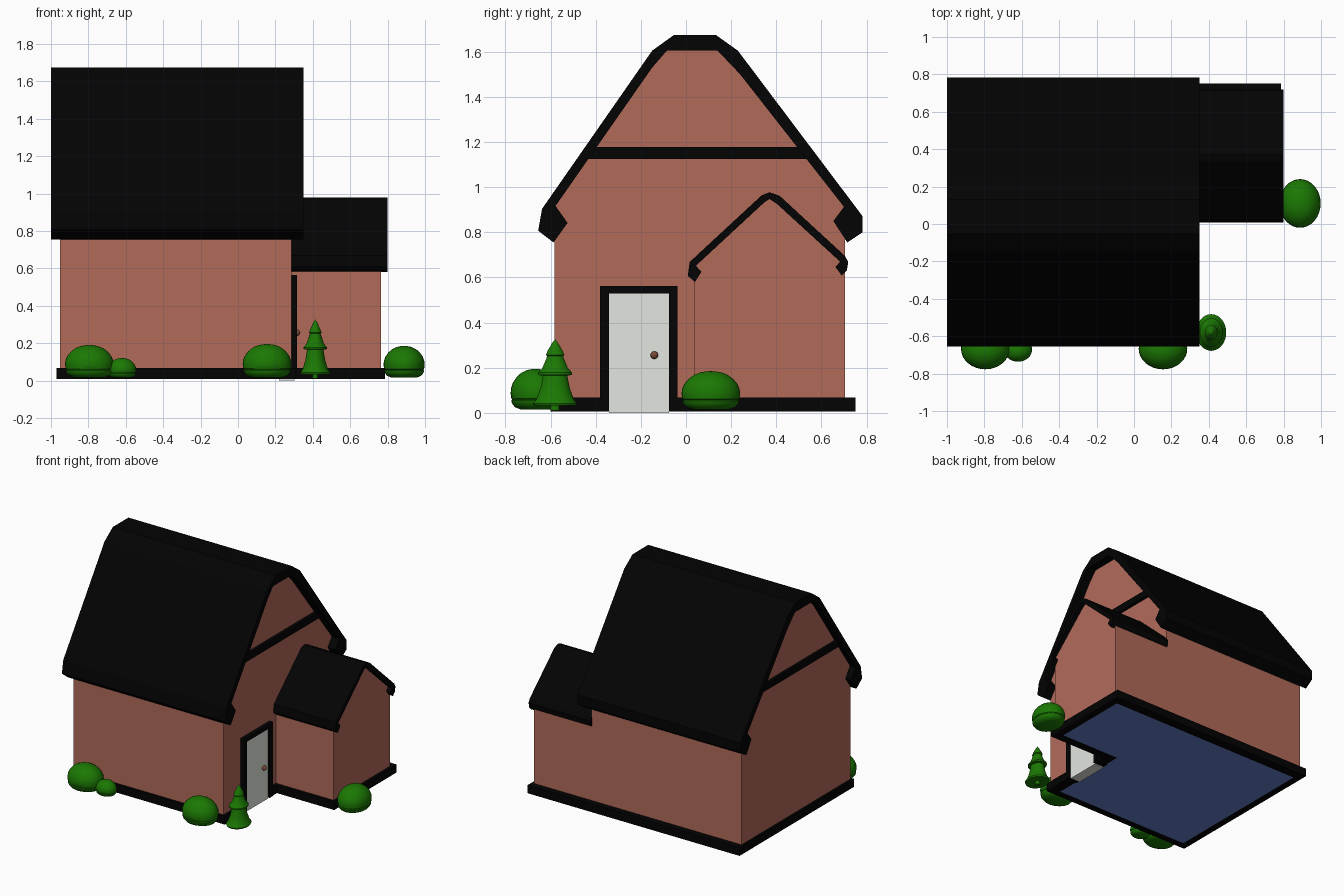
import bpy, bmesh, math

if "Cube" in bpy.data.objects:
    bpy.data.objects.remove(bpy.data.objects["Cube"])

def mat(name, r, g, b):
    m = bpy.data.materials.new(name)
    m.diffuse_color = (r, g, b, 1)
    m.use_nodes = True
    m.node_tree.nodes["Principled BSDF"].inputs["Base Color"].default_value = m.diffuse_color
    return m

BRICK = mat("brick", 0.44, 0.145, 0.102)
BLACK = mat("black", 0.0009, 0.0009, 0.0009)
WHITE = mat("door white", 0.78, 0.81, 0.75)
BLUE = mat("floor blue", 0.13, 0.21, 0.6)
GREEN = mat("leaf green", 0.011, 0.19, 0.001)
BROWN = mat("knob brown", 0.2, 0.07, 0.038)

def finish(bm, name, m):
    bmesh.ops.recalc_face_normals(bm, faces=bm.faces)
    me = bpy.data.meshes.new(name)
    bm.to_mesh(me)
    bm.free()
    me.materials.append(m)
    ob = bpy.data.objects.new(name, me)
    bpy.context.collection.objects.link(ob)
    return ob

def extrude(name, pts, a, b, m, axis="x"):
    """Closed outline pushed along x (points are y, z) or z (points are x, y)."""
    bm = bmesh.new()
    put = (lambda p, t: (t, p[0], p[1])) if axis == "x" else (lambda p, t: (p[0], p[1], t))
    va = [bm.verts.new(put(p, a)) for p in pts]
    vb = [bm.verts.new(put(p, b)) for p in pts]
    bm.faces.new(va)
    bm.faces.new(vb[::-1])
    for i in range(len(pts)):
        j = (i + 1) % len(pts)
        bm.faces.new((va[i], va[j], vb[j], vb[i]))
    return finish(bm, name, m)

def box(name, x0, x1, y0, y1, z0, z1, m):
    return extrude(name, [(x0, y0), (x1, y0), (x1, y1), (x0, y1)], z0, z1, m, "z")

def smooth(ob, angle):
    bpy.ops.object.select_all(action="DESELECT")
    ob.select_set(True)
    bpy.context.view_layer.objects.active = ob
    bpy.ops.object.shade_smooth_by_angle(angle=math.radians(angle))

def lathe(name, prof, x, y, z, sx, sy, sz, m, n=32):
    """Spin a (radius, height) profile that starts and ends on the axis."""
    bm = bmesh.new()
    vs = [bm.verts.new((r, 0, h)) for r, h in prof]
    es = [bm.edges.new(e) for e in zip(vs, vs[1:])]
    bmesh.ops.spin(bm, geom=vs + es, cent=(0, 0, 0), axis=(0, 0, 1),
                   angle=2 * math.pi, steps=n, use_merge=True)
    bmesh.ops.remove_doubles(bm, verts=bm.verts, dist=1e-5)
    for v in bm.verts:
        v.co = (x + v.co.x * sx, y + v.co.y * sy, z + v.co.z * sz)
    smooth(finish(bm, name, m), 35)

# Brick walls
extrude("main_walls", [(-.583, .02), (.705, .02), (.705, .93), (.24, 1.53),
                       (.135, 1.63), (-.08, 1.63), (-.16, 1.55), (-.583, .94)],
        -.953, .287, BRICK)
extrude("side_wing_walls", [(.037, .02), (.705, .02), (.705, .675), (.405, .94),
                            (.37, .96), (.34, .94), (.037, .66)], .25, .765, BRICK)

# Roof shells with thick curled eaves
extrude("main_roof", [
    (-.587, .755), (-.655, .807), (-.638, .904), (-.15, 1.605), (-.053, 1.675),
    (.132, 1.675), (.23, 1.605), (.782, .872), (.782, .80), (.715, .755),
    (.653, .85), (.70, .913), (.24, 1.50), (.14, 1.605), (-.085, 1.605),
    (-.15, 1.53), (-.578, .917), (-.525, .842)], -1, .35, BLACK)
extrude("side_wing_roof", [
    (.04, .58), (.008, .607), (.016, .668), (.05, .70), (.335, .964), (.37, .978),
    (.415, .962), (.705, .695), (.719, .668), (.713, .632), (.69, .608),
    (.662, .647), (.683, .67), (.404, .925), (.37, .948), (.344, .93),
    (.044, .652), (.068, .625)], .285, .80, BLACK)

# Gable beams on both ends
for name, a, b in (("right_gable_beam", .27, .31), ("left_gable_beam", -.972, -.93)):
    extrude(name, [(-.435, 1.126), (.54, 1.126), (.50, 1.179), (-.40, 1.179)], a, b, BLACK)

# Plinth strips around the L-shaped footprint, open at the door
for i, s in enumerate([(-.97, .31, -.6, -.55), (-.97, -.92, -.55, .68),
                       (-.97, .785, .68, .752), (.73, .785, .017, .68),
                       (.23, .73, .017, .08), (.23, .31, -.04, .017),
                       (.23, .31, -.55, -.37)]):
    box("plinth_%d" % (i + 1), *s, .007, .068, BLACK)

# Floor slab seen from below
extrude("floor", [(-.925, -.555), (.235, -.555), (.235, .075), (.735, .075),
                  (.735, .685), (-.925, .685)], .01, .03, BLUE, "z")

# Door, frame and knob
box("door", .22, .302, -.342, -.075, 0, .53, WHITE)
extrude("door_frame", [(-.38, .007), (-.38, .563), (-.038, .563), (-.038, .007),
                       (-.075, .007), (-.075, .53), (-.342, .53), (-.342, .007)],
        .22, .315, BLACK)
ball = [(math.sin(math.pi * i / 10), -math.cos(math.pi * i / 10)) for i in range(11)]
ball[0], ball[-1] = (0, -1), (0, 1)
lathe("door_knob", ball, .317, -.14, .256, .016, .017, .017, BROWN, 20)

# Bushes: a domed top over a narrower bowl
bush = [(0, 0), (.6, 0), (.83, .06), (.95, .16), (.97, .22), (.94, .25), (.97, .27),
        (1, .40), (.98, .53), (.91, .66), (.77, .79), (.58, .9), (.37, .965),
        (.18, .992), (0, 1)]
for i, (x, y, rx, ry, h) in enumerate([(-.795, -.667, .13, .11, .175),
                                       (-.62, -.672, .075, .064, .105),
                                       (.155, -.667, .13, .11, .18),
                                       (.888, .11, .11, .13, .17)]):
    lathe("bush_%d" % (i + 1), bush, x, y, .015, rx, ry, h, GREEN)

# Tiered conifer with a short trunk
tree = [(0, .01), (.02, .01), (.02, .035), (.095, .032), (.1, .042), (.085, .06),
        (.066, .11), (.055, .165), (.077, .168), (.077, .178), (.058, .198),
        (.04, .24), (.036, .252), (.042, .257), (.034, .275), (.012, .312), (0, .326)]
lathe("conifer", tree, .413, -.58, 0, .8, .98, 1, GREEN)
